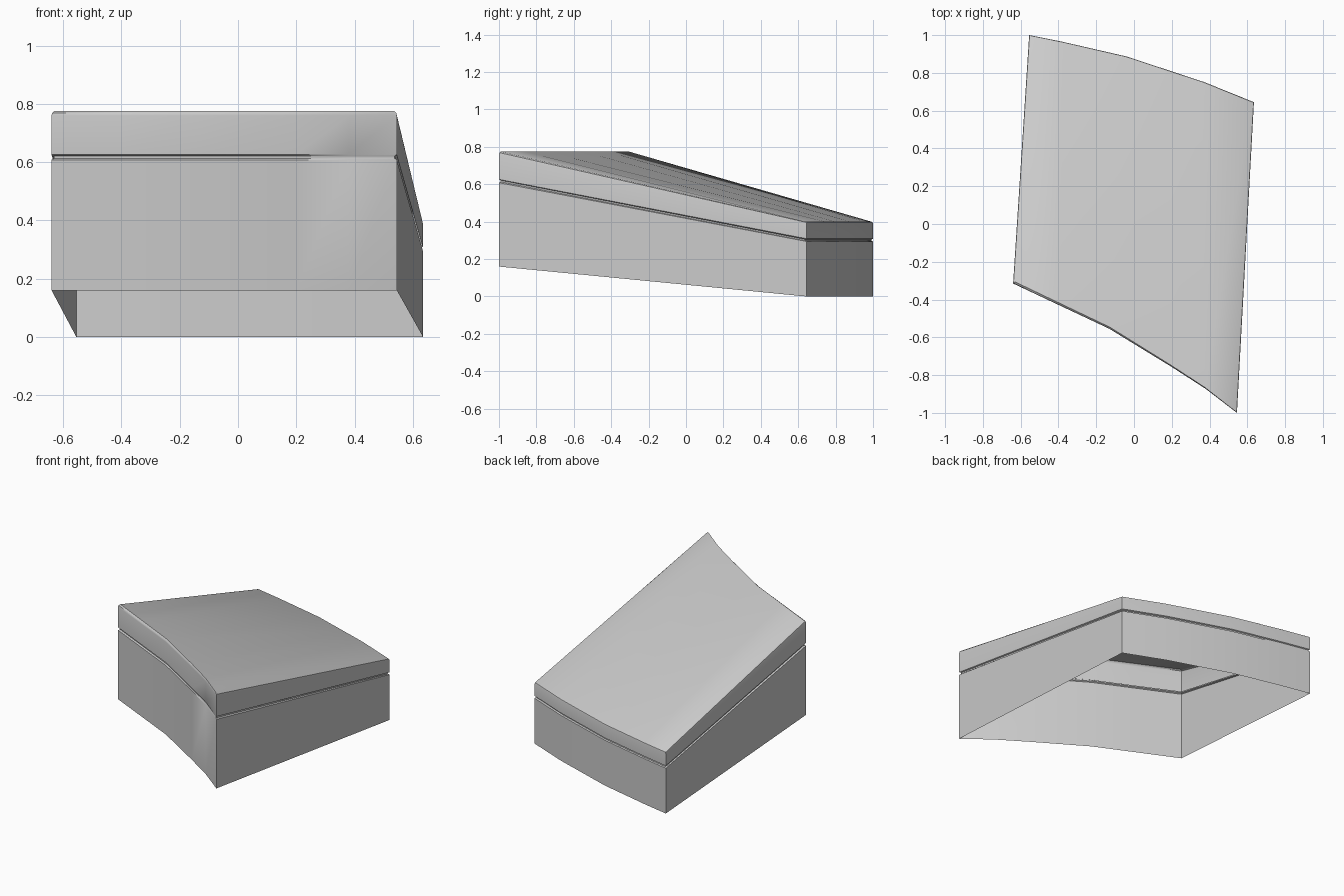
import bpy, bmesh, math

if "Cube" in bpy.data.objects:
    bpy.data.objects.remove(bpy.data.objects["Cube"])

# Plan outline: curved front and back edges, straight sides between them
FRONT = [(-0.64, -0.315), (-0.40, -0.428), (-0.13, -0.555),
         (0.20, -0.757), (0.38, -0.873), (0.545, -1.0)]
BACK = [(-0.555, 1.0), (-0.38, 0.965), (-0.04, 0.887),
        (0.20, 0.808), (0.37, 0.752), (0.635, 0.645)]


def ring(bm, z_front, z_back, inset):
    """One closed loop of the outline, tilted from front to back height."""
    s = 1 - inset / 0.6
    front = [bm.verts.new((x * s, y + inset, z_front)) for x, y in FRONT]
    back = [bm.verts.new((x * s, y - inset, z_back)) for x, y in BACK]
    return front, back


def shell(name, levels, capped=False):
    bm = bmesh.new()
    rings = [ring(bm, *level) for level in levels]
    loops = [f + b[::-1] for f, b in rings]
    for low, high in zip(loops, loops[1:]):
        n = len(low)
        for i in range(n):
            j = (i + 1) % n
            bm.faces.new((low[i], low[j], high[j], high[i]))
    if capped:
        f, b = rings[-1]
        for i in range(len(f) - 1):
            bm.faces.new((f[i], f[i + 1], b[i + 1], b[i]))
    mesh = bpy.data.meshes.new(name)
    bm.to_mesh(mesh)
    bm.free()
    obj = bpy.data.objects.new(name, mesh)
    bpy.context.collection.objects.link(obj)
    bpy.ops.object.select_all(action='DESELECT')
    obj.select_set(True)
    bpy.context.view_layer.objects.active = obj
    bpy.ops.object.shade_smooth_by_angle(angle=math.radians(40))
    return obj


# Lower skirt, open underneath, turning in to the seam groove
shell("lower_skirt", [(0.16, 0.0, 0), (0.608, 0.294, 0),
                      (0.613, 0.298, 0.008), (0.617, 0.302, 0.008)])

# Upper lid with softened rim and ruled sloping top
shell("upper_lid", [(0.617, 0.302, 0.008), (0.621, 0.305, 0.008), (0.626, 0.309, 0),
                    (0.760, 0.388, 0), (0.769, 0.396, 0.002),
                    (0.775, 0.400, 0.009)], capped=True)
